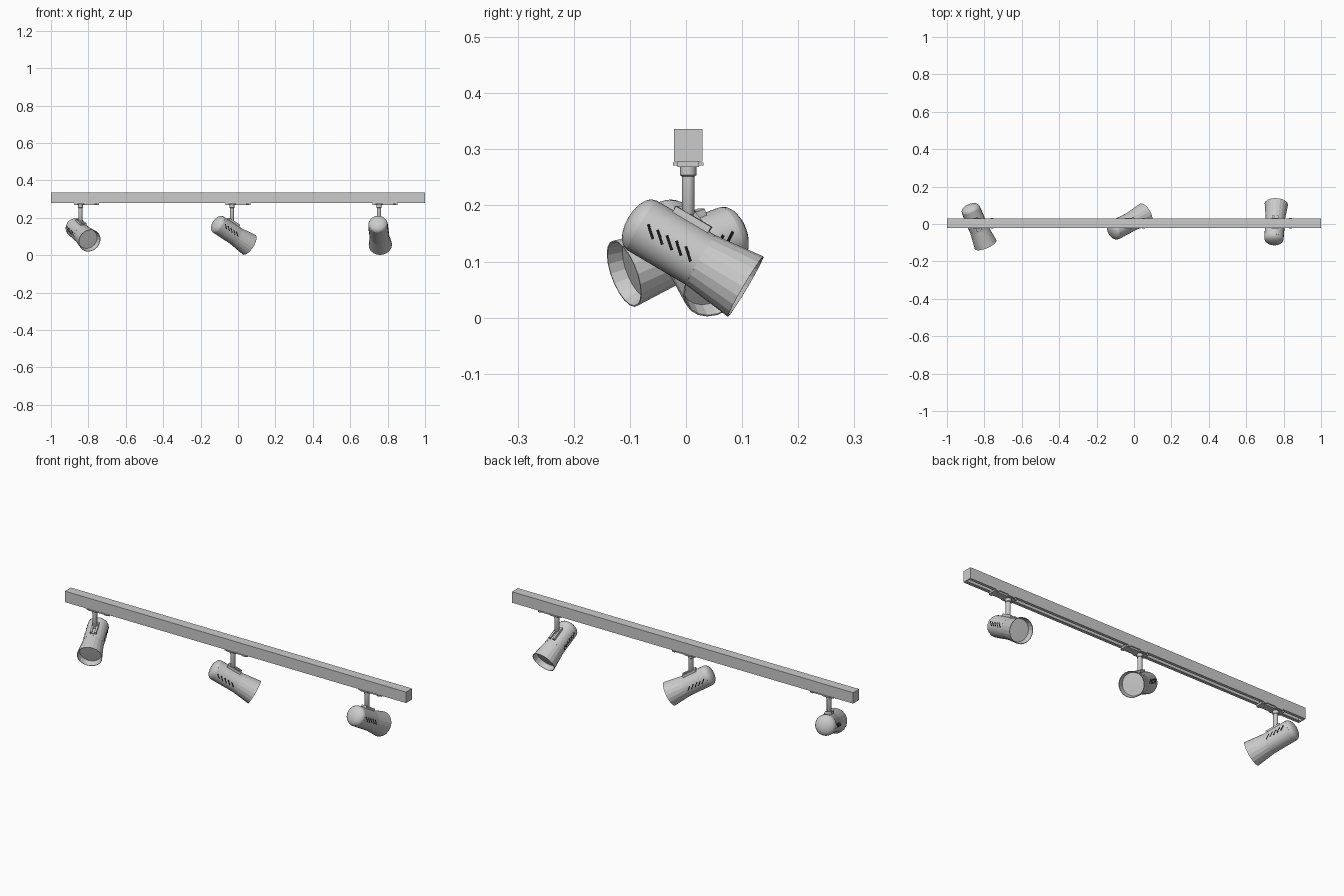
import bpy, bmesh
from math import radians, cos, sin, pi, atan2
from mathutils import Matrix, Vector

if "Cube" in bpy.data.objects:
    bpy.data.objects.remove(bpy.data.objects["Cube"])

RAIL_Y = 0.004
PIVOT_Z = 0.175


def finish(name, bm, matrix=Matrix(), smooth=None, color=None):
    bmesh.ops.recalc_face_normals(bm, faces=bm.faces)
    me = bpy.data.meshes.new(name)
    bm.to_mesh(me)
    bm.free()
    ob = bpy.data.objects.new(name, me)
    bpy.context.collection.objects.link(ob)
    ob.matrix_world = matrix
    if color:
        me.materials.append(color)
    if smooth:
        bpy.ops.object.select_all(action='DESELECT')
        ob.select_set(True)
        bpy.context.view_layer.objects.active = ob
        bpy.ops.object.shade_smooth_by_angle(angle=radians(smooth))
    return ob


def add_box(bm, lo, hi, rot=Matrix()):
    lo, hi = Vector(lo), Vector(hi)
    m = Matrix.Translation((lo + hi) / 2) @ rot @ Matrix.Diagonal((hi - lo).to_4d())
    bmesh.ops.create_cube(bm, size=1, matrix=m)


def boxes(name, spans, matrix=Matrix()):
    bm = bmesh.new()
    for lo, hi in spans:
        add_box(bm, lo, hi)
    return finish(name, bm, matrix)


def lathe(name, profile, sides, matrix, smooth=None):
    """Revolve (distance, radius) points around the local x axis."""
    bm = bmesh.new()
    rings = []
    for x, r in profile:
        if r == 0:
            rings.append([bm.verts.new((x, 0, 0))])
        else:
            rings.append([bm.verts.new((x, r * cos(2 * pi * i / sides), r * sin(2 * pi * i / sides)))
                          for i in range(sides)])
    for a, b in zip(rings, rings[1:]):
        for i in range(sides):
            j = (i + 1) % sides
            quad = [a[i % len(a)], a[j % len(a)], b[j % len(b)], b[i % len(b)]]
            bm.faces.new(list(dict.fromkeys(quad)))
    return finish(name, bm, matrix, smooth)


black = bpy.data.materials.new("slot_black")
black.diffuse_color = (0.01, 0.01, 0.01, 1)
black.use_nodes = True
black.node_tree.nodes["Principled BSDF"].inputs["Base Color"].default_value = black.diffuse_color

# Rail: C-shaped channel open underneath, closed by end caps
half = [(0.010, 0.278), (0.025, 0.278), (0.025, 0.336)]
inner = [(0.021, 0.332), (0.021, 0.282), (0.010, 0.282)]
section = half + [(-y, z) for y, z in reversed(half)]
section += [(-y, z) for y, z in reversed(inner)] + inner
bm = bmesh.new()
face = bm.faces.new([bm.verts.new((-0.995, y + RAIL_Y, z)) for y, z in section])
ext = bmesh.ops.extrude_face_region(bm, geom=[face], use_keep_orig=True)
bmesh.ops.translate(bm, vec=(1.99, 0, 0),
                    verts=[g for g in ext['geom'] if isinstance(g, bmesh.types.BMVert)])
finish("rail", bm)
for name, x in (("left", -1), ("right", 0.995)):
    boxes(name + "_end_cap", [((x, RAIL_Y - 0.025, 0.278), (x + 0.005, RAIL_Y + 0.025, 0.336))])


def spot(tag, x, azimuth, pitch):
    base = Matrix.Translation((x, RAIL_Y, 0))
    # Track adapter with locking tabs
    boxes(tag + "_adapter", [
        ((-0.036, -0.019, 0.269), (0.098, 0.019, 0.279)),
        ((0.076, -0.0275, 0.271), (0.092, 0.0275, 0.277)),
        ((-0.02, -0.0275, 0.271), (0.02, 0.0275, 0.277)),
        ((-0.03, -0.009, 0.277), (0.09, 0.009, 0.30))], base)
    # Stem: collar, tube and flat tongue
    up = base @ Matrix.Rotation(-pi / 2, 4, 'Y')
    lathe(tag + "_stem", [(0.183, 0), (0.183, 0.009), (0.187, 0.0115), (0.252, 0.0115),
                          (0.254, 0.0145), (0.270, 0.0145), (0.270, 0)], 20, up, 35)
    turn = Matrix.Rotation(radians(azimuth), 4, 'Z')
    boxes(tag + "_tongue", [((-0.009, -0.005, 0.165), (0.009, 0.005, 0.19))], base @ turn)

    # Head frame: x forward, z up, origin on the pivot
    frame = Matrix.Translation((x, RAIL_Y, PIVOT_Z)) @ turn @ Matrix.Rotation(radians(pitch), 4, 'Y')
    axis = frame @ Matrix.Translation((-0.094, 0, -0.051))
    # Cylindrical housing with a domed back
    dome = [(0.027 * (1 - sin(a)), 0.051 * cos(a)) for a in (radians(18 * k) for k in range(5))]
    lathe(tag + "_back_dome", [(0, 0)] + dome[::-1], 32, axis, 40)
    lathe(tag + "_housing", [(0.027, 0.0505), (0.027, 0.0515), (0.15, 0.0515), (0.15, 0.046)],
          32, axis, 35)
    # Faceted flared shade and recessed lens
    lathe(tag + "_shade", [(0.145, 0.0505), (0.150, 0.0515), (0.168, 0.0535), (0.243, 0.0625),
                           (0.243, 0.0600), (0.216, 0.0540)], 20, axis)
    lathe(tag + "_lens", [(0.216, 0.0545), (0.216, 0.050), (0.219, 0)], 20, axis, 30)
    # Bracket on top of the housing: base plate, cheeks and end bar
    boxes(tag + "_bracket", [
        ((0.064, -0.016, 0.040), (0.137, 0.016, 0.054)),
        ((0.064, -0.016, 0.050), (0.137, -0.006, 0.061)),
        ((0.064, 0.006, 0.050), (0.137, 0.016, 0.061)),
        ((0.064, -0.016, 0.050), (0.076, 0.016, 0.061))], axis)
    # Slanted cooling slots on both sides
    bm = bmesh.new()
    tilt = Matrix.Rotation(atan2(0.0185, 0.021), 4, 'Y')
    for side in (-1, 1):
        for k in range(5):
            c = Vector((0.050 + 0.0195 * k, side * 0.0495, 0))
            h = Vector((0.014, 0.0025, 0.0025))
            add_box(bm, c - h, c + h, tilt)
    finish(tag + "_slots", bm, axis, color=black)


spot("left_spot", -0.842, -67, 19)
spot("middle_spot", -0.032, 28, 30)
spot("right_spot", 0.754, 86, 30.5)
